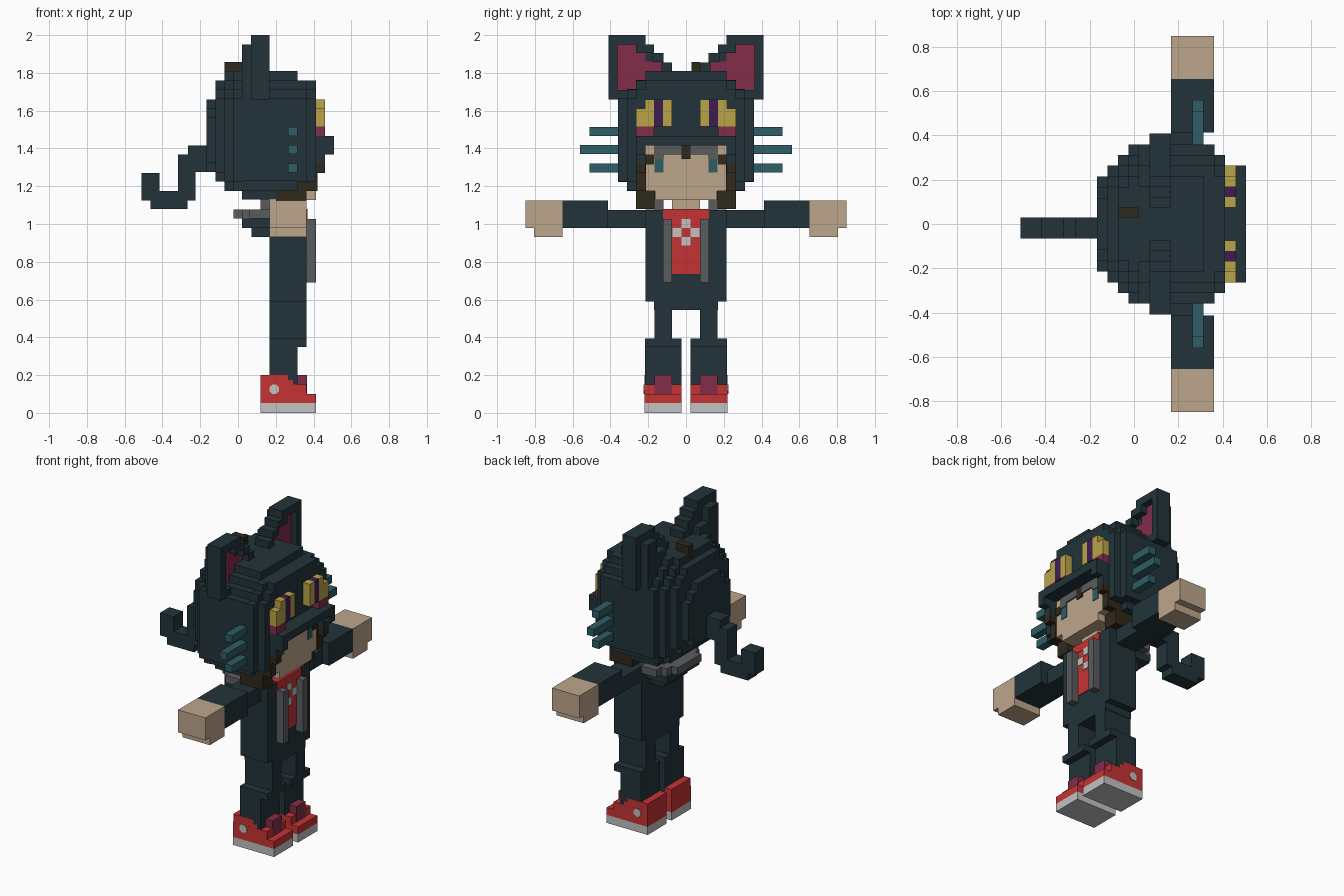
import bpy, bmesh, math
from mathutils import Matrix

V = 0.0483  # block size


def lin(c):
    c /= 255
    return c / 12.92 if c <= 0.04045 else ((c + 0.055) / 1.055) ** 2.4


def paint(name, r, g, b):
    m = bpy.data.materials.new(name)
    m.diffuse_color = (lin(r), lin(g), lin(b), 1)
    return m


DARK = paint("dark_slate", 34, 52, 58)
SKIN = paint("skin", 190, 166, 140)
RED = paint("red", 197, 52, 52)
YELLOW = paint("yellow", 186, 164, 72)
PINK = paint("dark_pink", 130, 44, 74)
PURPLE = paint("purple", 62, 28, 82)
TEAL = paint("teal", 46, 94, 102)
BROWN = paint("hair_brown", 48, 41, 27)
GREY = paint("grey", 91, 92, 94)
WHITE = paint("off_white", 194, 194, 194)


def part(name, mat, boxes, mirror=False):
    """Join boxes (x0, x1, y0, y1, z0, z1), optionally mirrored across y."""
    bm = bmesh.new()
    for x0, x1, y0, y1, z0, z1 in boxes:
        for s in ((1, -1) if mirror else (1,)):
            a, b = sorted((y0 * s, y1 * s))
            mtx = Matrix.Translation(((x0 + x1) / 2, (a + b) / 2, (z0 + z1) / 2))
            bmesh.ops.create_cube(bm, size=1, matrix=mtx @ Matrix.Diagonal((x1 - x0, b - a, z1 - z0, 1)))
    me = bpy.data.meshes.new(name)
    bm.to_mesh(me)
    bm.free()
    me.materials.append(mat)
    ob = bpy.data.objects.new(name, me)
    bpy.context.collection.objects.link(ob)
    return ob


def slab(x0, x1, w, zb, zt, n, nb):
    """Stepped round cross-section: n steps at the top, nb at the bottom."""
    return [(x0, x1, -(w - k * V), w - k * V,
             zb + max(nb - k, 0) * V, zt - (n - k) * V) for k in range(n + 1)]


# Rounded hood of the costume, built from slices back to front
hood = slab(-.168, -.12, .215, 1.275, 1.66, 2, 1)
hood += slab(-.12, -.072, .265, 1.225, 1.76, 2, 1)
hood += slab(-.072, -.025, .312, 1.175, 1.81, 3, 1)
hood += slab(-.025, .02, .36, 1.175, 1.81, 3, 1)
hood += slab(.02, .315, .36, 1.13, 1.81, 3, 2)
hood += slab(.315, .363, .36, 1.415, 1.76, 2, 0)
hood += slab(.363, .412, .312, 1.415, 1.76, 2, 0)
hood += [(.36, .507, -.265, .265, 1.415, 1.465)]
part("hood", DARK, hood)
part("hood_cheeks", DARK, [
    (.315, .363, .265, .36, 1.225, 1.5), (.363, .412, .265, .312, 1.225, 1.5),
    (.363, .507, .215, .265, 1.367, 1.42), (.363, .46, .215, .265, 1.315, 1.367)], True)

# Ears: stepped back plate, rim and coloured inside
ear = [(.02, .07, .265, .36, 1.66, 1.95), (.02, .07, .17, .31, 1.66, 1.86)]
ear += [(.07, .118, .215, .41, 1.66, 2.0), (.07, .118, .17, .23, 1.66, 1.95),
        (.07, .118, .12, .18, 1.7, 1.905), (.07, .118, .075, .13, 1.7, 1.855)]
ear += [(.118, .167, .362, .41, 1.66, 2.0), (.118, .167, .215, .37, 1.95, 2.0),
        (.118, .167, .17, .265, 1.905, 1.95), (.118, .167, .12, .18, 1.86, 1.905),
        (.118, .167, .075, .13, 1.8, 1.855), (.118, .167, .2, .37, 1.66, 1.71)]
part("ears", DARK, ear, True)
part("ear_insides", PINK, [
    (.11, .124, .262, .362, 1.71, 1.95), (.11, .124, .215, .265, 1.71, 1.905),
    (.11, .124, .17, .22, 1.71, 1.86), (.11, .124, .12, .17, 1.78, 1.855)], True)
part("hair_tuft", BROWN, [(-.072, .02, .03, .075, 1.78, 1.858)])

# Eyes on the hood
part("hood_eyes", YELLOW, [
    (.40, .46, .215, .265, 1.515, 1.612), (.40, .46, .17, .217, 1.515, 1.66),
    (.40, .46, .075, .122, 1.515, 1.66)], True)
part("hood_pupils", PURPLE, [(.40, .46, .122, .17, 1.515, 1.66)], True)
part("hood_eye_corners", PINK, [(.40, .46, .17, .265, 1.465, 1.515)], True)

# Whiskers
part("whiskers", TEAL, [(.265, .315, .33, r, z, z + V) for r, z in
                        ((.51, 1.465), (.56, 1.37), (.51, 1.272))], True)

# Face, fringe and side hair
part("face", SKIN, [(.2, .412, -.215, .215, 1.175, 1.42), (.2, .412, -.165, .165, 1.127, 1.18)])
part("face_eyes", TEAL, [(.41, .416, .12, .167, 1.272, 1.367)], True)
part("fringe", GREY, [(.41, .42, .12, .167, 1.345, 1.415), (.41, .42, .025, .12, 1.367, 1.415)], True)
part("fringe_middle", BROWN, [(.41, .42, -.025, .025, 1.345, 1.415)])
part("side_hair", BROWN, [
    (.31, .42, .213, .265, 1.175, 1.34), (.4, .46, .215, .265, 1.27, 1.316),
    (.2, .362, .167, .264, 1.08, 1.24), (.40, .418, .17, .22, 1.315, 1.367)], True)
part("neck", SKIN, [(.2, .34, -.073, .073, 1.05, 1.14)])

# Body and folded collar behind the neck
part("torso", DARK, [(.167, .362, -.215, .215, .59, 1.075), (.167, .362, -.17, .17, .545, .6)])
part("collar_back", DARK, [(.02, .18, -.165, .165, .98, 1.03), (.072, .18, -.12, .12, .93, .985)])
part("collar_trim", GREY, [(-.025, .03, -.12, .12, 1.03, 1.078), (.02, .072, -.165, .165, 1.03, 1.078)])
part("collar_trim_sides", GREY, [(.06, .167, .12, .215, 1.03, 1.077),
                                 (.118, .167, .12, .167, 1.03, 1.17)], True)
part("shirt", RED, [(.3, .368, -.122, .122, 1.027, 1.08), (.355, .366, -.075, .075, .735, 1.03)])
part("strings", GREY, [(.36, .412, .075, .122, .69, 1.027)], True)
part("shirt_emblem", WHITE, [(.36, .371, -.023, .023, z, z + .047) for z in (.885, .98)]
     + [(.36, .371, s * .048 - .024, s * .048 + .024, .932, .979) for s in (-1, 1)])

# Arms and hands
part("sleeves", DARK, [(.167, .315, .2, .42, .98, 1.075), (.167, .362, .413, .655, .98, 1.125)], True)
part("hands", SKIN, [(.167, .362, .655, .85, .98, 1.125), (.167, .362, .655, .805, .932, .985)], True)

# Legs
part("legs", DARK, [
    (.167, .362, .075, .167, .38, .6), (.167, .362, .025, .08, .545, .6),
    (.167, .362, .025, .218, .35, .393), (.167, .315, .025, .218, .15, .36)], True)

# Shoes
part("soles", WHITE, [(.12, .412, .025, .22, 0, .052)], True)
part("shoes", RED, [
    (.12, .412, .025, .22, .052, .1), (.12, .362, .025, .22, .1, .15),
    (.12, .265, .0255, .2195, .15, .2), (.265, .29, .0255, .2195, .15, .175)], True)
part("shoe_tongues", PINK, [(.3, .365, .075, .167, .1, .2)], True)

# Round badges on the outer ankles
bm = bmesh.new()
for s in (1, -1):
    m = Matrix.Translation((.192, s * .221, .125)) @ Matrix.Rotation(math.pi / 2, 4, 'X')
    bmesh.ops.create_cone(bm, cap_ends=True, segments=8, radius1=.027, radius2=.027,
                          depth=.006, matrix=m @ Matrix.Rotation(math.pi / 8, 4, 'Z'))
me = bpy.data.meshes.new("shoe_badges")
bm.to_mesh(me)
bm.free()
me.materials.append(WHITE)
bpy.context.collection.objects.link(bpy.data.objects.new("shoe_badges", me))

# Hooked tail
part("tail", DARK, [
    (-.265, -.16, -.065, .03, 1.275, 1.415), (-.318, -.225, -.065, .03, 1.125, 1.367),
    (-.463, -.268, -.065, .03, 1.08, 1.175), (-.512, -.415, -.065, .03, 1.125, 1.27)])
